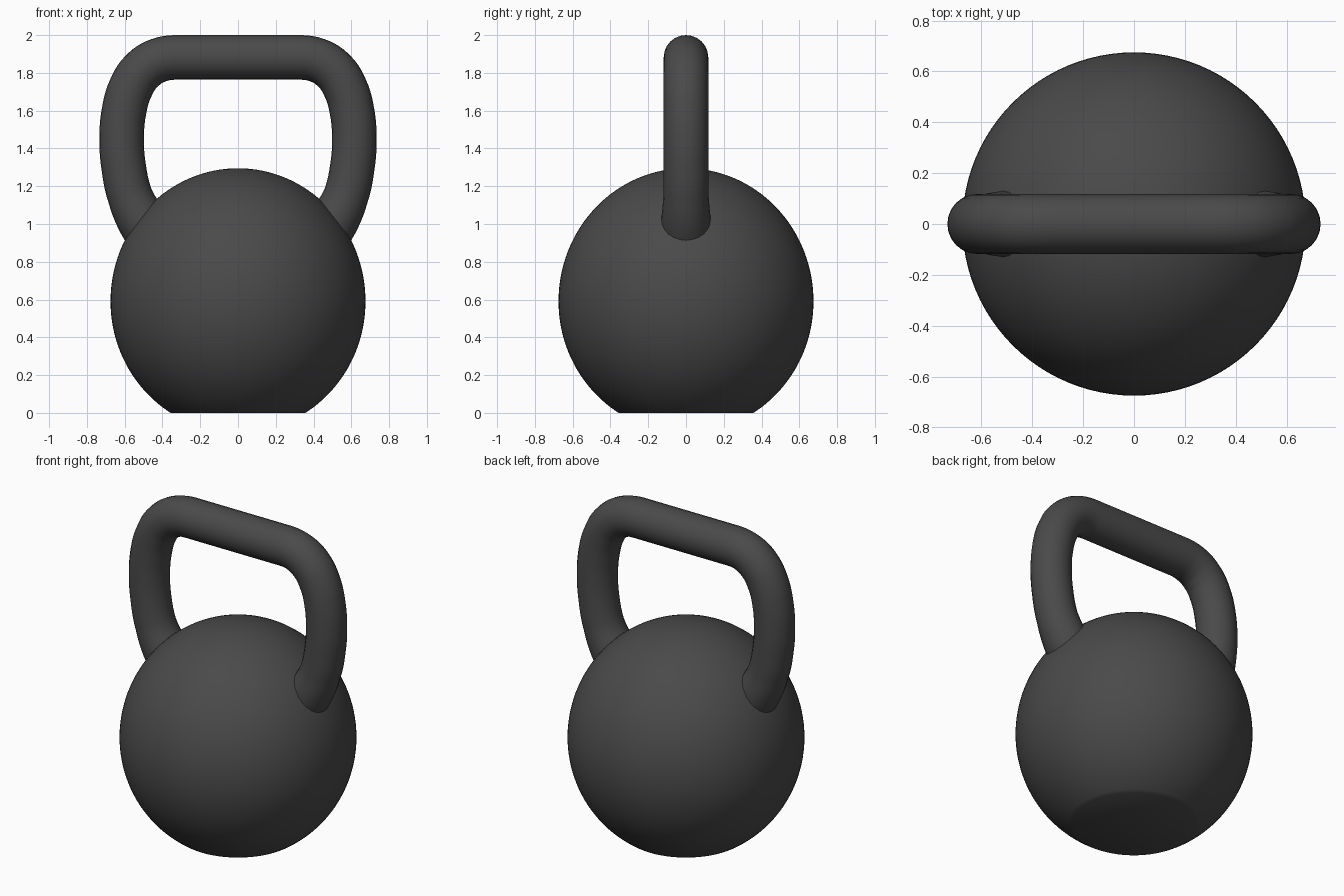
import bpy, bmesh, math

if "Cube" in bpy.data.objects:
    bpy.data.objects.remove(bpy.data.objects["Cube"])

iron = bpy.data.materials.new("dark grey iron")
iron.diffuse_color = (0.068, 0.068, 0.068, 1)
iron.use_nodes = True
iron.node_tree.nodes["Principled BSDF"].inputs["Base Color"].default_value = iron.diffuse_color


def finish(obj):
    obj.data.materials.append(iron)
    bpy.ops.object.select_all(action='DESELECT')
    obj.select_set(True)
    bpy.context.view_layer.objects.active = obj
    bpy.ops.object.shade_smooth_by_angle(angle=math.radians(35))


# Ball body: sphere with a slightly taller upper half and a flat cut base
CENTRE, RADIUS, UPPER = 0.59, 0.675, 0.705
bm = bmesh.new()
bmesh.ops.create_uvsphere(bm, u_segments=96, v_segments=64, radius=1)
for v in bm.verts:
    z = v.co.z
    v.co.x *= RADIUS
    v.co.y *= RADIUS
    v.co.z = CENTRE + z * (UPPER if z > 0 else RADIUS * 1.03)
cut = bmesh.ops.bisect_plane(bm, geom=bm.verts[:] + bm.edges[:] + bm.faces[:],
                             plane_co=(0, 0, 0), plane_no=(0, 0, 1), clear_inner=True)
bmesh.ops.holes_fill(bm, edges=[e for e in bm.edges if e.is_boundary])
bmesh.ops.recalc_face_normals(bm, faces=bm.faces[:])
mesh = bpy.data.meshes.new("ball_body")
bm.to_mesh(mesh)
bm.free()
ball = bpy.data.objects.new("ball_body", mesh)
bpy.context.collection.objects.link(ball)
finish(ball)

# Handle: round bar swept along a mirrored path (x, z, thickness factor)
half = [(0.29, 1.882, 1), (0.42, 1.867, 1), (0.512, 1.807, 1), (0.57, 1.715, 1),
        (0.603, 1.6, 1), (0.616, 1.45, 1), (0.605, 1.3, 1), (0.572, 1.15, 1.01),
        (0.516, 1.03, 1.1), (0.45, 0.93, 1.15)]
path = [(-x, z, r) for x, z, r in reversed(half)] + half
curve = bpy.data.curves.new("handle", 'CURVE')
curve.dimensions = '3D'
curve.resolution_u = 6
curve.bevel_depth = 0.118
curve.bevel_resolution = 10
curve.use_fill_caps = True
spline = curve.splines.new('BEZIER')
spline.bezier_points.add(len(path) - 1)
for p, (x, z, r) in zip(spline.bezier_points, path):
    p.co = (x, 0, z)
    p.radius = r
    p.handle_left_type = p.handle_right_type = 'AUTO'
# Keep the grip straight across the top
n = len(half)
for i, s in ((n - 1, -1), (n, 1)):
    p = spline.bezier_points[i]
    p.handle_left_type = p.handle_right_type = 'FREE'
    p.handle_left = (p.co.x - 0.045, 0, p.co.z)
    p.handle_right = (p.co.x + 0.045, 0, p.co.z)
handle = bpy.data.objects.new("handle", curve)
bpy.context.collection.objects.link(handle)
bpy.ops.object.select_all(action='DESELECT')
handle.select_set(True)
bpy.context.view_layer.objects.active = handle
bpy.ops.object.convert(target='MESH')
finish(bpy.context.view_layer.objects.active)
